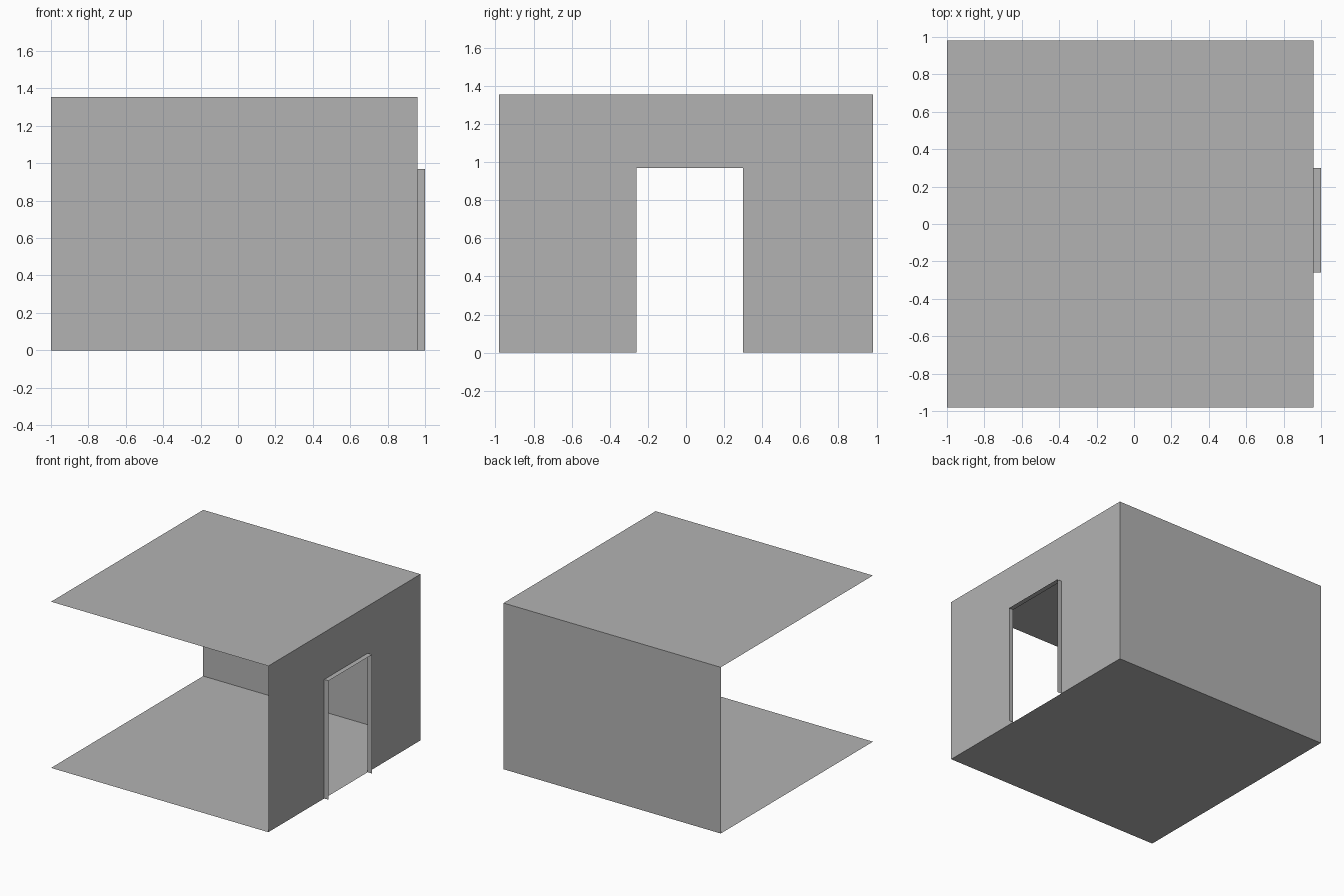
import bpy

cube = bpy.data.objects.get("Cube")
if cube:
    bpy.data.objects.remove(cube, do_unlink=True)

# Room extents and door opening
X0, X1, XF = -1.0, 0.96, 1.0
Y, H = 0.98, 1.355
D0, D1, DH = -0.26, 0.30, 0.97

grey = bpy.data.materials.new("plain grey")
grey.use_nodes = True
colour = (0.45, 0.45, 0.45, 1)
grey.diffuse_color = colour
grey.node_tree.nodes["Principled BSDF"].inputs["Base Color"].default_value = colour


def sheet(name, verts, faces):
    """Thin flat part made of single-sided faces."""
    mesh = bpy.data.meshes.new(name)
    mesh.from_pydata(verts, [], faces)
    mesh.materials.append(grey)
    obj = bpy.data.objects.new(name, mesh)
    bpy.context.collection.objects.link(obj)
    return obj


def slab(name, z, order):
    corners = [(X0, -Y, z), (X1, -Y, z), (X1, Y, z), (X0, Y, z)]
    return sheet(name, corners, [order])


# Floor and roof
slab("floor", 0, (0, 1, 2, 3))
slab("roof", H, (0, 1, 2, 3))

# Back wall
sheet("back_wall", [(X1, Y, 0), (X0, Y, 0), (X0, Y, H), (X1, Y, H)], [(0, 1, 2, 3)])

# Door wall: two sides and a header around the opening
outline = [(-Y, 0), (D0, 0), (D0, DH), (D1, DH), (D1, 0), (Y, 0), (Y, H), (D1, H), (D0, H), (-Y, H)]
sheet("door_wall", [(X1, y, z) for y, z in outline],
      [(0, 1, 2, 8, 9), (2, 3, 7, 8), (3, 4, 5, 6, 7)])

# Door frame: thin reveal standing out from the wall
path = outline[1:5]
sheet("door_frame", [(x, y, z) for x in (X1, XF) for y, z in path],
      [(i, i + 1, i + 5, i + 4) for i in range(3)])
